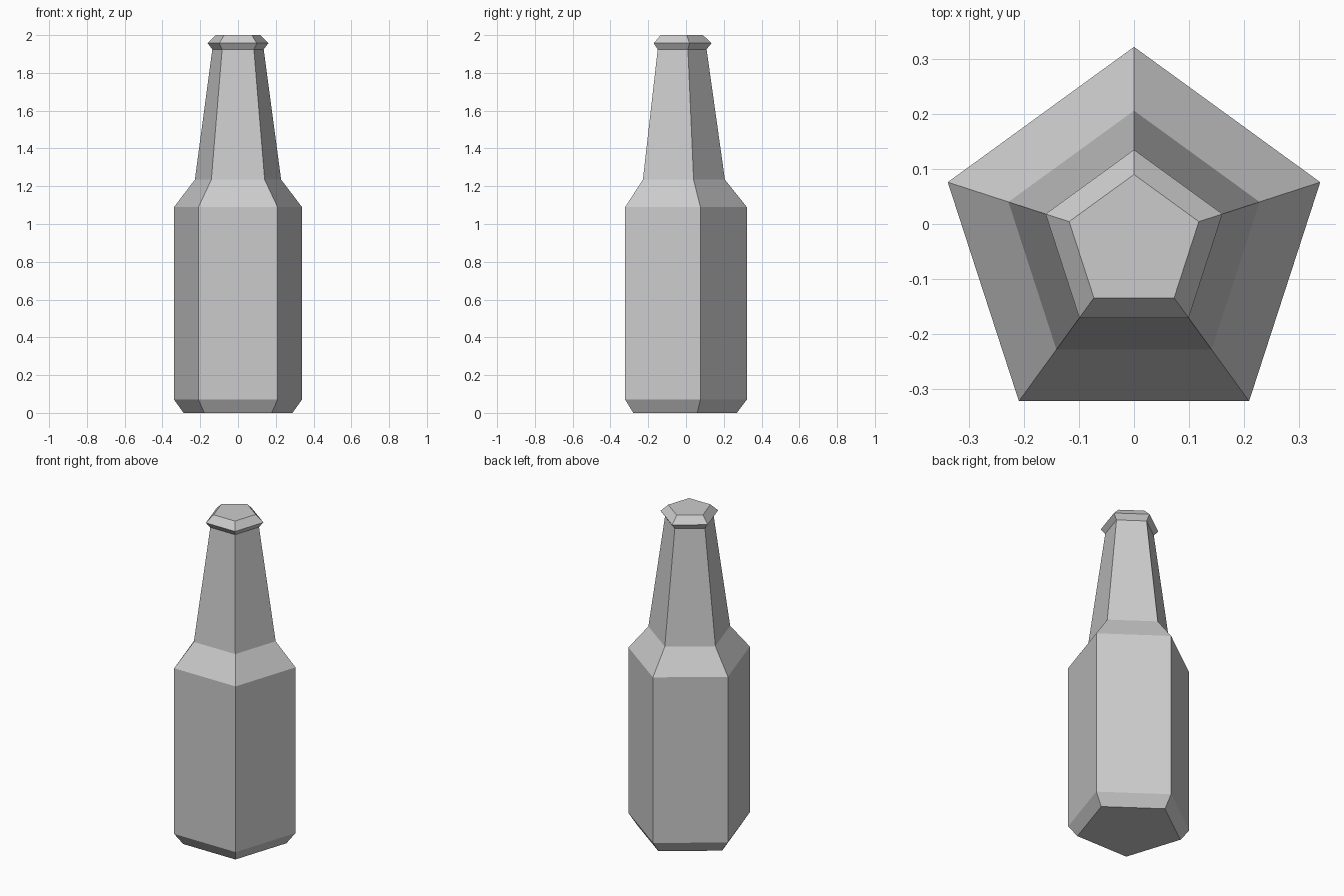
import bpy, bmesh
from math import pi, sin, cos

if "Cube" in bpy.data.objects:
    bpy.data.objects.remove(bpy.data.objects["Cube"])

SIDES = 5
CENTRE_Y = -0.034  # centres the pentagon's bounding box on y = 0

# (radius, height) profile: chamfered base, body, shoulder, neck, lip
PROFILE = [(0.303, 0.0), (0.356, 0.07), (0.356, 1.09), (0.24, 1.235),
           (0.143, 1.925), (0.169, 1.957), (0.124, 2.0)]

bm = bmesh.new()


def ring(radius, z):
    """Pentagon with one corner pointing to the back."""
    angles = [pi / 2 + i * 2 * pi / SIDES for i in range(SIDES)]
    return [bm.verts.new((radius * cos(a), CENTRE_Y + radius * sin(a), z)) for a in angles]


rings = [ring(r, z) for r, z in PROFILE]

# side walls
for low, high in zip(rings, rings[1:]):
    for i in range(SIDES):
        j = (i + 1) % SIDES
        bm.faces.new((low[i], low[j], high[j], high[i]))

# flat base and top
bm.faces.new(rings[0][::-1])
bm.faces.new(rings[-1])
bmesh.ops.recalc_face_normals(bm, faces=bm.faces)

mesh = bpy.data.meshes.new("bottle")
bm.to_mesh(mesh)
bm.free()
bpy.context.collection.objects.link(bpy.data.objects.new("bottle", mesh))
